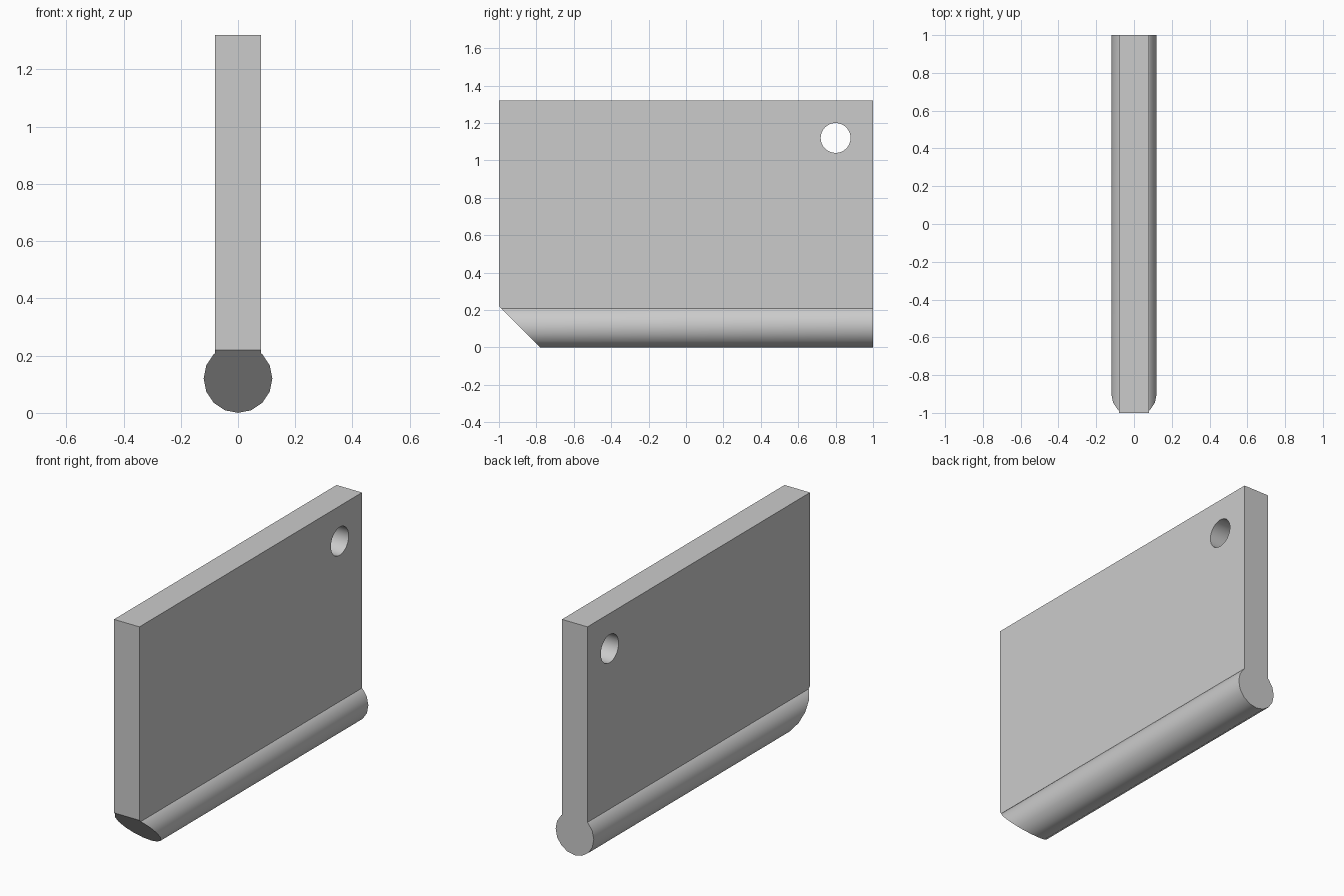
import bpy, bmesh, math
from mathutils import Vector

cube = bpy.data.objects.get("Cube")
if cube:
    bpy.data.objects.remove(cube, do_unlink=True)

HALF_LENGTH = 1.0
PLATE_HALF, PLATE_TOP = 0.08, 1.32
ROD_RADIUS, ROD_SIDES = 0.12, 16

grey = bpy.data.materials.new("light grey")
grey.use_nodes = True
grey.diffuse_color = (0.6, 0.6, 0.6, 1)
grey.node_tree.nodes["Principled BSDF"].inputs["Base Color"].default_value = grey.diffuse_color


def add_object(name, bm):
    mesh = bpy.data.meshes.new(name)
    bmesh.ops.recalc_face_normals(bm, faces=bm.faces[:])
    bm.to_mesh(mesh)
    bm.free()
    mesh.materials.append(grey)
    obj = bpy.data.objects.new(name, mesh)
    bpy.context.collection.objects.link(obj)
    return obj


# Keyhole cross-section: flat plate with a round bead along its lower edge
neck_z = ROD_RADIUS + 0.088
profile = [(PLATE_HALF, PLATE_TOP), (PLATE_HALF, neck_z)]
for i in range(13):
    a = math.radians(45) - i * math.tau / ROD_SIDES
    profile.append((ROD_RADIUS * math.cos(a), ROD_RADIUS + ROD_RADIUS * math.sin(a)))
profile += [(-PLATE_HALF, neck_z), (-PLATE_HALF, PLATE_TOP)]

bm = bmesh.new()
face = bm.faces.new([bm.verts.new((x, -HALF_LENGTH, z)) for x, z in profile])
ext = bmesh.ops.extrude_face_region(bm, geom=[face], use_keep_orig=True)
moved = [g for g in ext["geom"] if isinstance(g, bmesh.types.BMVert)]
bmesh.ops.translate(bm, verts=moved, vec=(0, 2 * HALF_LENGTH, 0))

# Slanted cut at the front end of the bead
cut = bmesh.ops.bisect_plane(bm, geom=bm.verts[:] + bm.edges[:] + bm.faces[:],
                             plane_co=Vector((0, -HALF_LENGTH, 0.22)),
                             plane_no=Vector((0, -1, -1)), clear_outer=True)
rim = [g for g in cut["geom_cut"] if isinstance(g, bmesh.types.BMEdge)]
bmesh.ops.holes_fill(bm, edges=[e for e in bm.edges if e.is_boundary], sides=0)
plate = add_object("beaded_plate", bm)

# Round hole through the upper back corner
bm = bmesh.new()
bmesh.ops.create_cone(bm, cap_ends=True, segments=32, radius1=0.08, radius2=0.08, depth=0.5)
bmesh.ops.rotate(bm, verts=bm.verts[:], cent=(0, 0, 0),
                 matrix=Vector((0, 0, 1)).rotation_difference(Vector((1, 0, 0))).to_matrix())
bmesh.ops.translate(bm, verts=bm.verts[:], vec=(0, 0.8, 1.12))
cutter = add_object("hole_cutter", bm)
cutter.hide_render = True

mod = plate.modifiers.new("hole", 'BOOLEAN')
mod.operation = 'DIFFERENCE'
mod.solver = 'EXACT'
mod.object = cutter
bpy.ops.object.select_all(action='DESELECT')
plate.select_set(True)
bpy.context.view_layer.objects.active = plate
bpy.ops.object.modifier_apply(modifier=mod.name)
bpy.data.objects.remove(cutter, do_unlink=True)

bpy.ops.object.shade_smooth_by_angle(angle=math.radians(30))
